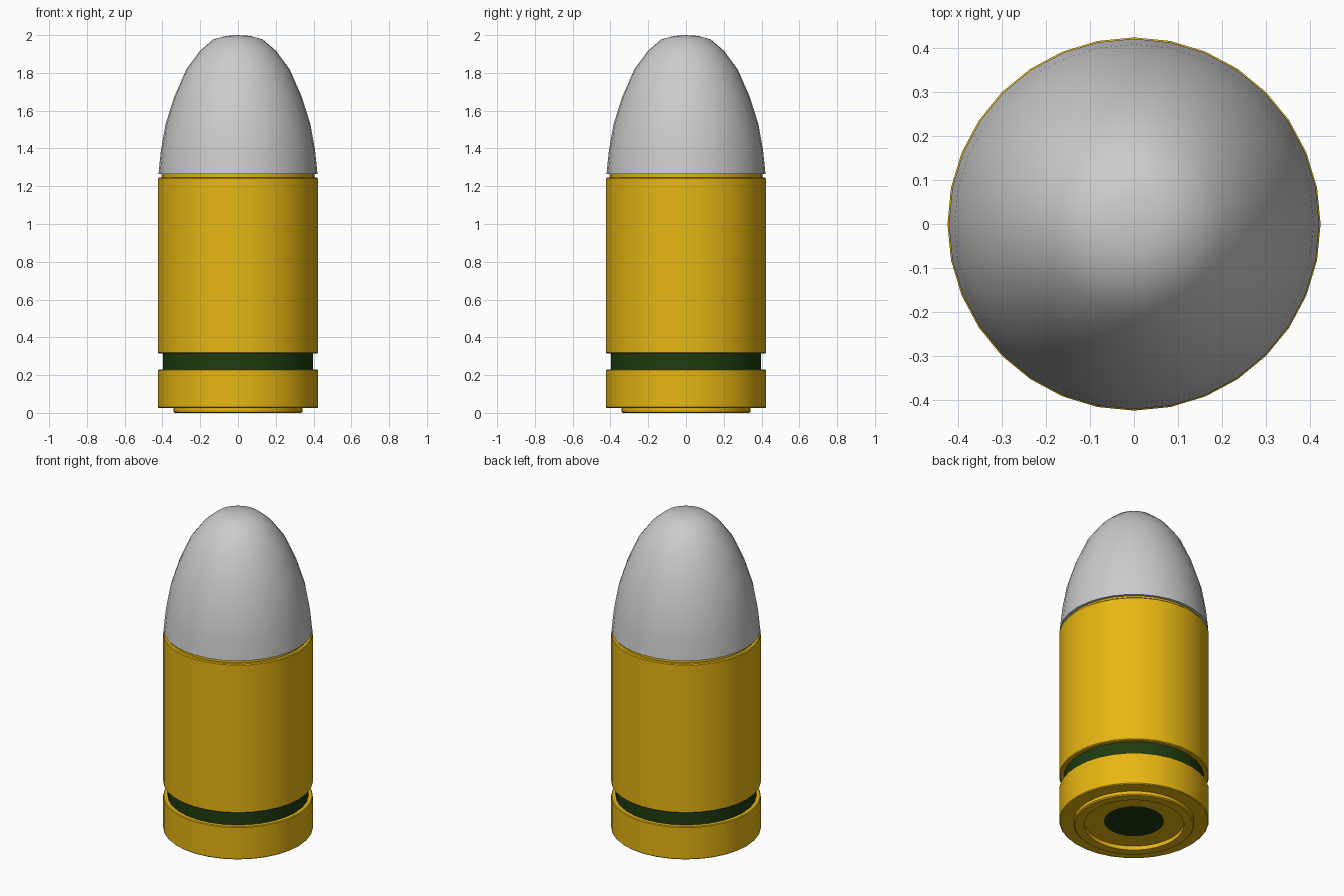
import bpy, bmesh
from math import cos, sin, tau, radians

if "Cube" in bpy.data.objects:
    bpy.data.objects.remove(bpy.data.objects["Cube"])

SIDES = 32


def material(name, rgb):
    m = bpy.data.materials.new(name)
    m.diffuse_color = (*rgb, 1)
    m.use_nodes = True
    m.node_tree.nodes["Principled BSDF"].inputs["Base Color"].default_value = m.diffuse_color
    return m


def lathe(name, profile, mat=None):
    """Revolve (radius, z) points, listed from bottom to top, around z."""
    bm = bmesh.new()
    rings = []
    for r, z in profile:
        if r == 0:
            rings.append([bm.verts.new((0, 0, z))] * SIDES)
        else:
            rings.append([bm.verts.new((r * cos(tau * i / SIDES), r * sin(tau * i / SIDES), z))
                          for i in range(SIDES)])
    for low, high in zip(rings, rings[1:]):
        for i in range(SIDES):
            j = (i + 1) % SIDES
            bm.faces.new(dict.fromkeys((low[i], low[j], high[j], high[i])))
    mesh = bpy.data.meshes.new(name)
    bm.to_mesh(mesh)
    bm.free()
    obj = bpy.data.objects.new(name, mesh)
    bpy.context.collection.objects.link(obj)
    if mat:
        mesh.materials.append(mat)
    bpy.ops.object.select_all(action='DESELECT')
    obj.select_set(True)
    bpy.context.view_layer.objects.active = obj
    bpy.ops.object.shade_smooth_by_angle(angle=radians(35))
    return obj


brass = material("brass", (0.8, 0.47, 0.006))
green = material("dark_green", (0.013, 0.045, 0.005))

# base: primer disc, raised ring underneath and the rim
lathe("primer", [(0, 0.025), (0.17, 0.025)], green)
lathe("base_rim", [(0.17, 0.025), (0.283, 0.025), (0.283, 0), (0.335, 0), (0.342, 0.006),
                   (0.342, 0.025), (0.419, 0.025), (0.424, 0.03), (0.424, 0.226),
                   (0.419, 0.23), (0.398, 0.23)], brass)

# recessed green groove
lathe("extractor_groove", [(0.398, 0.23), (0.398, 0.315)], green)

# casing wall with a narrow neck below the tip
lathe("casing", [(0.398, 0.315), (0.419, 0.315), (0.424, 0.32), (0.424, 1.24),
                 (0.419, 1.245), (0.404, 1.245), (0.404, 1.265)], brass)

# rounded tip
lathe("tip", [(0.404, 1.265), (0.421, 1.265), (0.408, 1.39), (0.383, 1.53), (0.337, 1.675),
              (0.273, 1.82), (0.2, 1.918), (0.13, 1.978), (0.06, 1.996), (0, 2)])
